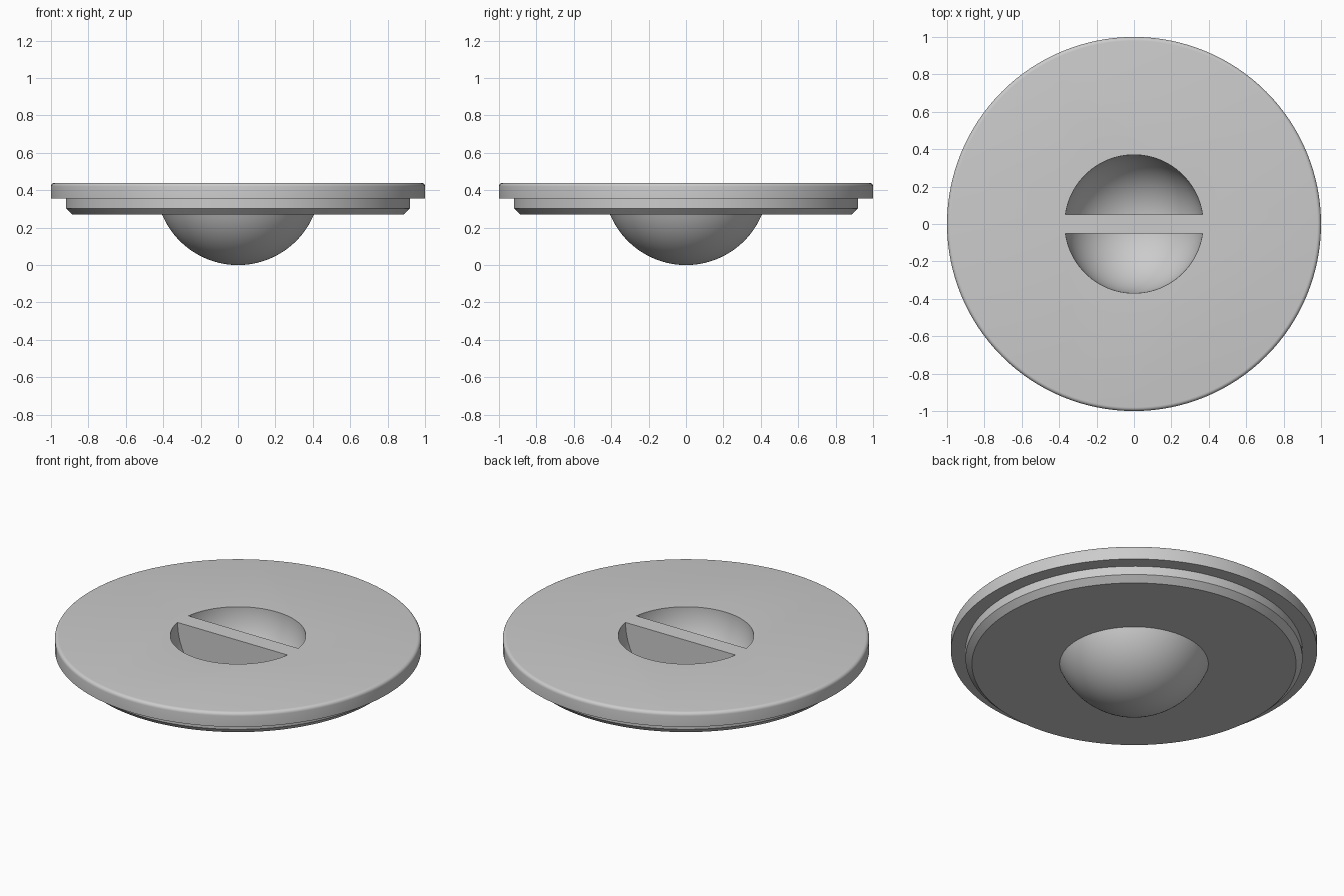
import bpy, bmesh, math
from mathutils import Vector

SEGMENTS = 128
TOP = 0.44           # height of the upper face
BOWL_R = 0.44        # outside radius of the round bowl
CAVITY_R = 0.37      # inside radius of the bowl
RIB_HALF = 0.052     # half the thickness of the finger grip

cube = bpy.data.objects.get("Cube")
if cube:
    bpy.data.objects.remove(cube, do_unlink=True)

grey = bpy.data.materials.new("plain grey")
grey.use_nodes = True
colour = (0.6, 0.6, 0.6, 1)
grey.diffuse_color = colour
grey.node_tree.nodes["Principled BSDF"].inputs["Base Color"].default_value = colour


def make_object(name, bm):
    bmesh.ops.recalc_face_normals(bm, faces=bm.faces)
    mesh = bpy.data.meshes.new(name)
    bm.to_mesh(mesh)
    bm.free()
    mesh.materials.append(grey)
    obj = bpy.data.objects.new(name, mesh)
    bpy.context.collection.objects.link(obj)
    return obj


def arc(cx, cz, r, start, end, steps):
    angles = [math.radians(start + (end - start) * i / steps) for i in range(steps + 1)]
    return [(cx + r * math.cos(a), cz + r * math.sin(a)) for a in angles]


# Solid cap: bowl underside, chamfered step, wide rim with a rounded top edge
bowl_end = -math.degrees(math.asin((TOP - 0.27) / BOWL_R))
profile = arc(0, TOP, BOWL_R, -90, bowl_end, 24)
profile += [(0.885, 0.27), (0.92, 0.303), (0.92, 0.355), (1, 0.355)]
profile += arc(0.98, TOP - 0.02, 0.02, 0, 90, 5)
bm = bmesh.new()
verts = [bm.verts.new((x, 0, z)) for x, z in profile]
edges = [bm.edges.new(pair) for pair in zip(verts, verts[1:])]
bmesh.ops.spin(bm, geom=verts + edges, cent=(0, 0, 0), axis=(0, 0, 1),
               angle=math.tau, steps=SEGMENTS)
bmesh.ops.remove_doubles(bm, verts=bm.verts, dist=0.0005)
bmesh.ops.holes_fill(bm, edges=[e for e in bm.edges if e.is_boundary], sides=0)
cap = make_object("cap_body", bm)

# Two rounded finger pockets, leaving a straight grip between them
for name, side in (("front_pocket_cutter", -1), ("back_pocket_cutter", 1)):
    bm = bmesh.new()
    bmesh.ops.create_uvsphere(bm, u_segments=96, v_segments=48, radius=CAVITY_R)
    bmesh.ops.translate(bm, verts=bm.verts, vec=(0, 0, TOP - 0.003))
    cut = bmesh.ops.bisect_plane(bm, geom=bm.verts[:] + bm.edges[:] + bm.faces[:],
                                 plane_co=Vector((0, side * RIB_HALF, 0)),
                                 plane_no=(0, side, 0), clear_inner=True)
    rim = [e for e in cut["geom_cut"] if isinstance(e, bmesh.types.BMEdge)]
    bmesh.ops.edgeloop_fill(bm, edges=rim)
    cutter = make_object(name, bm)
    cutter.hide_render = True
    mod = cap.modifiers.new(name, "BOOLEAN")
    mod.operation = "DIFFERENCE"
    mod.solver = "EXACT"
    mod.object = cutter
    bpy.context.view_layer.objects.active = cap
    bpy.ops.object.modifier_apply(modifier=name)
    bpy.data.objects.remove(cutter, do_unlink=True)

# Smooth the curved surfaces and keep the edges crisp
bpy.ops.object.select_all(action="DESELECT")
cap.select_set(True)
bpy.context.view_layer.objects.active = cap
bpy.ops.object.shade_smooth_by_angle(angle=math.radians(30))
